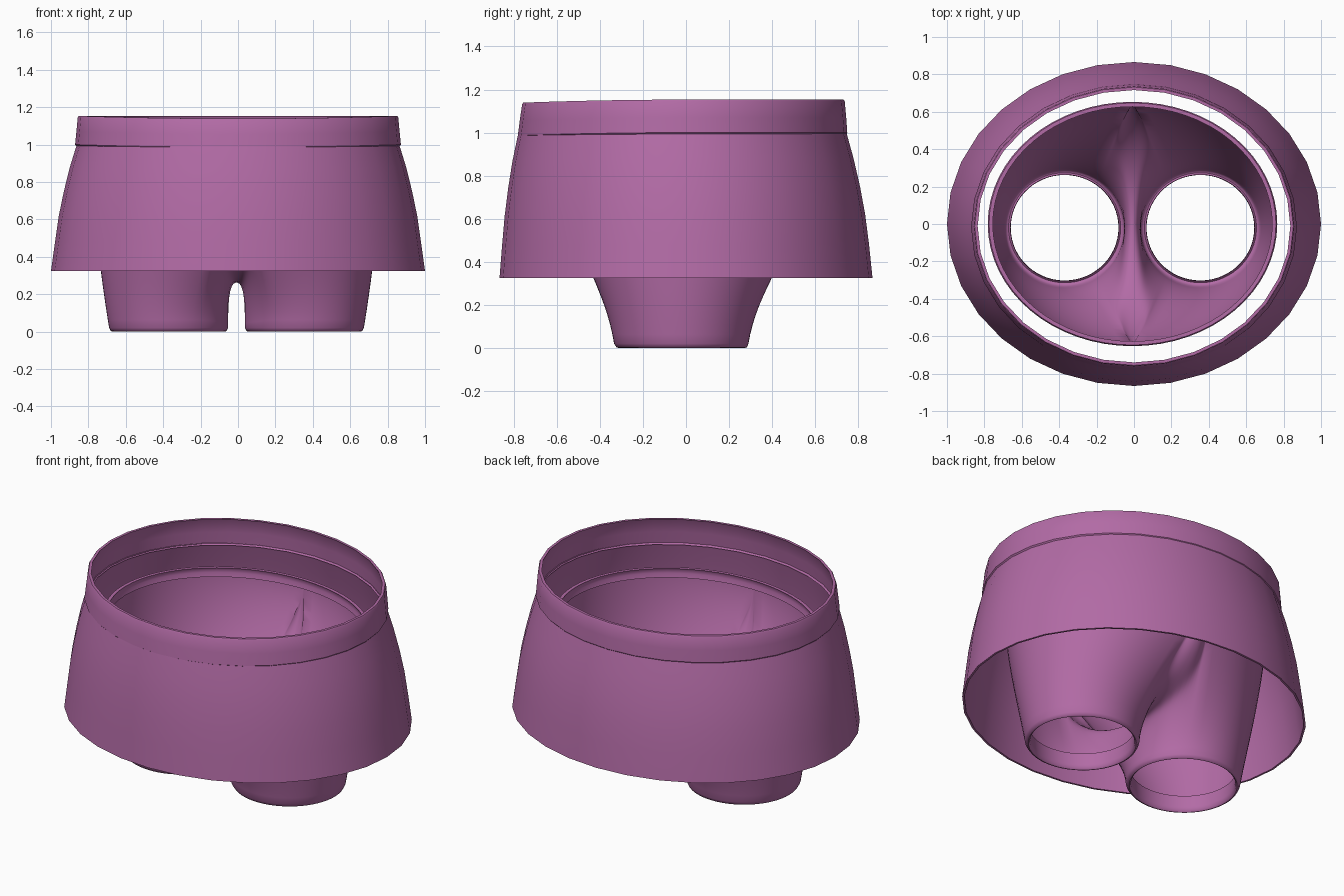
import bpy, bmesh, math
from mathutils import Vector

if "Cube" in bpy.data.objects:
    bpy.data.objects.remove(bpy.data.objects["Cube"])

fabric = bpy.data.materials.new("plum fabric")
fabric.diffuse_color = (0.448, 0.147, 0.38, 1)
fabric.use_nodes = True
fabric.node_tree.nodes["Principled BSDF"].inputs["Base Color"].default_value = fabric.diffuse_color


def finish(name, bm, angle):
    bmesh.ops.remove_doubles(bm, verts=bm.verts, dist=0.0005)
    me = bpy.data.meshes.new(name)
    bm.to_mesh(me)
    bm.free()
    me.materials.append(fabric)
    ob = bpy.data.objects.new(name, me)
    bpy.context.collection.objects.link(ob)
    bpy.ops.object.select_all(action='DESELECT')
    ob.select_set(True)
    bpy.context.view_layer.objects.active = ob
    bpy.ops.object.shade_smooth_by_angle(angle=math.radians(angle))
    return ob


def bridge(bm, rows, closed=False, flip=False):
    """Join rows of points (each a closed loop) with quads."""
    rows = [[bm.verts.new(p) for p in r] for r in rows]
    n = len(rows[0])
    for i in range(len(rows) if closed else len(rows) - 1):
        a, b = rows[i], rows[(i + 1) % len(rows)]
        for j in range(n):
            k = (j + 1) % n
            q = (a[j], a[k], b[k], b[j])
            bm.faces.new(q[::-1] if flip else q)


def oval_shell(name, outer, thick, segs, cx=0.0, dip=0.0):
    """Thin oval wall; outer rows are (rx, ry, centre y, z), bottom to top."""
    inner = [(rx - thick, ry - thick, cy, z) for rx, ry, cy, z in reversed(outer)]
    rows = []
    for rx, ry, cy, z in outer + inner:
        row = []
        for j in range(segs):
            a = 2 * math.pi * j / segs
            f = max(0, -math.sin(a)) ** 2          # front dips a little
            drop = dip * f * min(1, max(0, (z - 0.33) / 0.6))
            row.append((cx + rx * math.cos(a), cy + ry * math.sin(a), z - drop))
        rows.append(row)
    bm = bmesh.new()
    bridge(bm, rows, closed=True)
    return finish(name, bm, 40)


# Flared skirt and the waistband above it
oval_shell("skirt", [(1.0, 0.866, 0, 0.325), (0.978, 0.852, -0.002, 0.48),
                     (0.958, 0.837, -0.005, 0.62), (0.931, 0.817, -0.009, 0.75),
                     (0.899, 0.792, -0.014, 0.88), (0.862, 0.763, -0.018, 1.0)],
           0.012, 32, dip=0.014)
oval_shell("waistband", [(0.862, 0.757, -0.016, 0.99), (0.871, 0.765, -0.016, 1.0),
                         (0.864, 0.758, -0.014, 1.07), (0.857, 0.749, -0.012, 1.145),
                         (0.852, 0.744, -0.012, 1.153)], 0.016, 32, dip=0.014)

# Shorts: each leg is lofted from its hem circle to half the waist oval plus the crotch seam
CX, WX, WY, TOP, CROTCH = -0.008, 0.765, 0.645, 0.885, 0.262
N, STEPS, SEAM = 60, 20, math.radians(120)


def loft_curve(th):
    """Start, start tangent, end, end tangent for one leg angle in -pi..pi."""
    c, s = math.cos(th), math.sin(th)
    p0 = Vector((0.363 + 0.318 * c, -0.022 + 0.312 * s, 0.02))
    t0 = Vector((0.05 + 0.09 * c, 0.13 * s, 0.85))
    if abs(th) <= SEAM:                            # waist side
        e = th / SEAM * math.pi / 2
        p1 = Vector((WX * math.cos(e), WY * math.sin(e), TOP))
        t1 = Vector((0, 0, 0.8))
    else:                                          # crotch side
        u = (math.pi - abs(th)) / (math.pi - SEAM)
        sg = 1 if th > 0 else -1
        e = u * math.pi / 2
        p1 = Vector((0, sg * WY * math.sin(e), TOP - (TOP - CROTCH) * math.cos(e)))
        along = Vector((0, sg * math.cos(e), math.sin(e)))
        t1 = Vector((-0.12 - 0.35 * u, 0, 0)) * (1 - u ** 3) + along * 0.8 * u ** 3
        t0 = t0 * (0.5 + 0.5 * u)
        t0.x *= u
    return p0, t0, p1, t1


def hermite(p0, t0, p1, t1, t):
    return (p0 * (2 * t**3 - 3 * t**2 + 1) + t0 * (t**3 - 2 * t**2 + t)
            + p1 * (3 * t**2 - 2 * t**3) + t1 * (t**3 - t**2))


bm = bmesh.new()
angles = [-math.pi + 2 * math.pi * j / N for j in range(N)]
curves = [loft_curve(a) for a in angles]
for side in (1, -1):
    rows = []
    # folded leg hem, from the inside edge round to the outside
    for r, z in ((0.292, 0.1), (0.288, 0.03), (0.291, 0.008), (0.3, 0.0), (0.309, 0.003)):
        rows.append([(0.363 + r * math.cos(a), -0.02 + (r - 0.006) * math.sin(a), z)
                     for a in angles])
    for i in range(STEPS + 1):
        rows.append([hermite(*cv, i / STEPS) for cv in curves])
    rows = [[(CX + side * p[0], p[1], p[2]) for p in r] for r in rows]
    bridge(bm, rows, flip=side < 0)
finish("shorts", bm, 60)

# Rolled lip around the top of the shorts
oval_shell("shorts_waist_hem", [(0.767, 0.647, 0, 0.84), (0.774, 0.653, 0, 0.865),
                                (0.774, 0.653, 0, 0.885), (0.767, 0.647, 0, 0.895)],
           0.02, 64, cx=CX)
